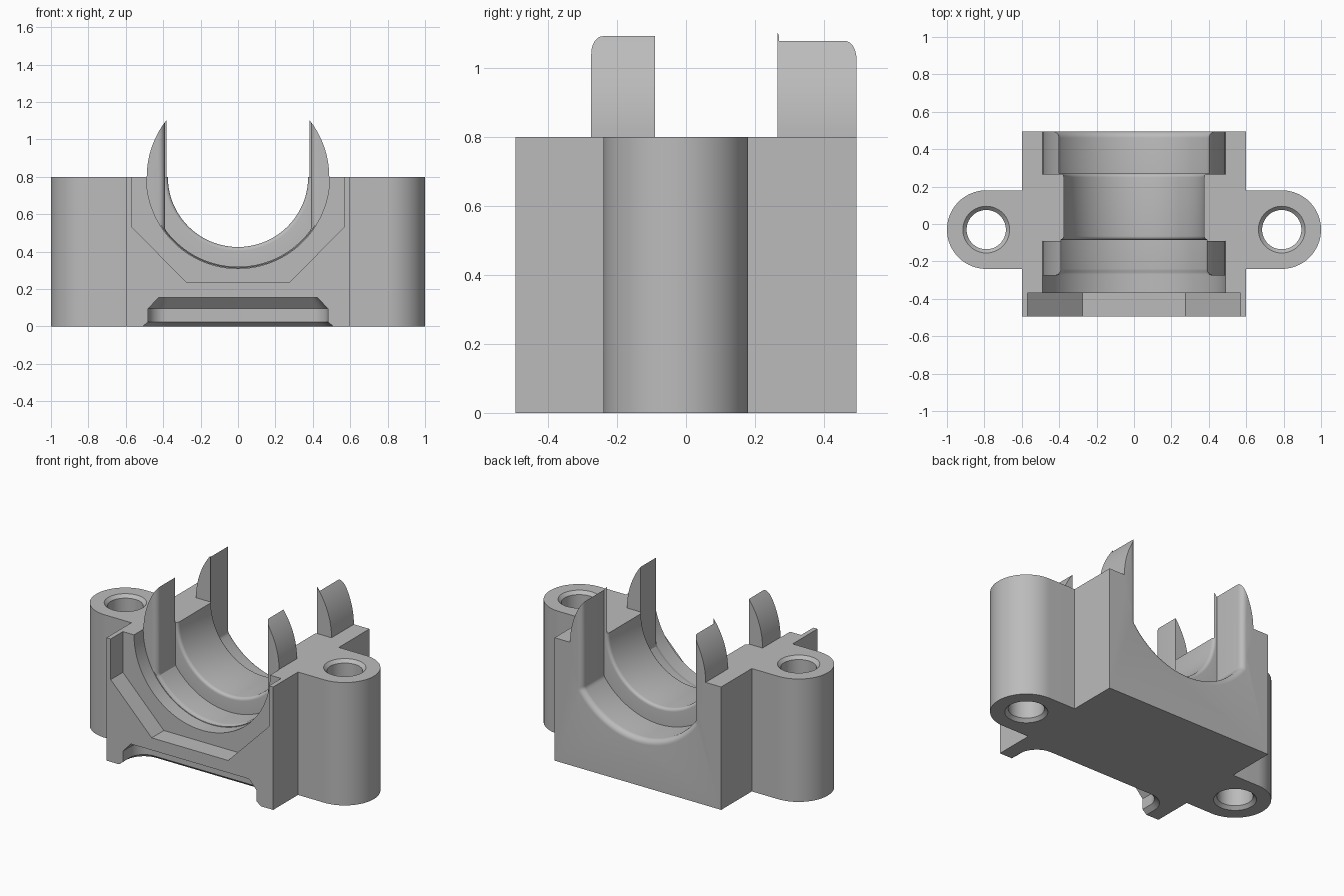
import bpy
import bmesh
from math import sin, cos, pi, radians

cube = bpy.data.objects.get("Cube")
if cube:
    bpy.data.objects.remove(cube, do_unlink=True)

grey = bpy.data.materials.new("plain grey")
grey.use_nodes = True
grey.diffuse_color = (0.5, 0.5, 0.5, 1)
grey.node_tree.nodes["Principled BSDF"].inputs["Base Color"].default_value = (0.5, 0.5, 0.5, 1)

HALF_X, HALF_Y, TOP = 0.6, 0.495, 0.8
EAR_X, EAR_Y, EAR_R = 0.79, -0.03, 0.21


def loft(name, rings):
    """Closed solid skinned through rings with equal point counts."""
    bm = bmesh.new()
    rows = [[bm.verts.new(p) for p in ring] for ring in rings]
    n = len(rows[0])
    for a, b in zip(rows, rows[1:]):
        for i in range(n):
            j = (i + 1) % n
            bm.faces.new((a[i], a[j], b[j], b[i]))
    bm.faces.new(rows[0][::-1])
    bm.faces.new(rows[-1])
    bmesh.ops.recalc_face_normals(bm, faces=bm.faces)
    mesh = bpy.data.meshes.new(name)
    bm.to_mesh(mesh)
    bm.free()
    mesh.materials.append(grey)
    obj = bpy.data.objects.new(name, mesh)
    bpy.context.collection.objects.link(obj)
    return obj


def arc(cx, cy, r, start, end, n):
    steps = [radians(start + (end - start) * i / n) for i in range(n + 1)]
    return [(cx + r * cos(t), cy + r * sin(t)) for t in steps]


def at_z(points, z):
    return [(x, y, z) for x, y in points]


def at_y(points, y):
    return [(x, y, z) for x, z in points]


def combine(target, tool, operation):
    mod = target.modifiers.new(operation.lower(), "BOOLEAN")
    mod.operation = operation
    mod.solver = "EXACT"
    mod.object = tool
    bpy.context.view_layer.objects.active = target
    bpy.ops.object.modifier_apply(modifier=mod.name)
    bpy.data.objects.remove(tool, do_unlink=True)


# Block with a rounded mounting ear on each side
right_half = [(HALF_X, -HALF_Y), (HALF_X, EAR_Y - EAR_R)]
right_half += arc(EAR_X, EAR_Y, EAR_R, -90, 90, 40)
right_half += [(HALF_X, EAR_Y + EAR_R), (HALF_X, HALF_Y)]
plan = right_half + [(-x, y) for x, y in reversed(right_half)]
block = loft("bearing_block", [at_z(plan, 0), at_z(plan, TOP)])

# Round stock for the front and rear clips
for y0, y1 in ((-0.3, -0.09), (0.265, HALF_Y)):
    disc = arc(0, TOP, 0.488, 0, 360, 144)[:-1]
    combine(block, loft("clip_stock", [at_y(disc, y0), at_y(disc, y1)]), "UNION")


# Stepped bore: a trough with optional flat sides, open at the top
def trough(y, width, r):
    pts = [(width, 1.3)]
    pts += [(max(-width, min(width, x)), z) for x, z in arc(0, TOP, r, 0, -180, 120)]
    return at_y(pts + [(-width, 1.3)], y)


def fillet(radius, n=6):
    """Pairs of (distance from the face, widening) from the face inwards."""
    turns = [pi / 2 * i / n for i in range(n + 1)]
    return [(radius - radius * cos(t), radius - radius * sin(t)) for t in turns]


rings = [trough(-0.7, 0.49, 0.49), trough(-0.275, 0.49, 0.49)]
rings += [trough(-0.275 + s, 0.39 + d, min(0.48 + d, 0.486)) for s, d in fillet(0.035)]
rings += [trough(-0.085, 0.39, 0.48)]
mid = fillet(0.02)
rings += [trough(-0.085 + s, 0.375 + d, 0.375 + d) for s, d in mid]
rings += [trough(0.27 - s, 0.375 + d, 0.375 + d) for s, d in reversed(mid)]
rings += [trough(0.27, 0.4, 0.49)]
rings += [trough(HALF_Y - s, 0.4 + d, 0.49 + d) for s, d in reversed(fillet(0.035))]
rings += [trough(0.7, 0.435, 0.525)]
combine(block, loft("bore_cutter", rings), "DIFFERENCE")

# Angular pocket in the front face, open at the top
pocket = [(0.57, 1.3), (0.57, 0.535), (0.275, 0.235)]
pocket += [(-x, z) for x, z in reversed(pocket)]
combine(block, loft("pocket_cutter", [at_y(pocket, -0.7), at_y(pocket, -0.37)]), "DIFFERENCE")


# Chamfered notch with rounded corners under the front edge
def notch(z, grow):
    half, back, r = 0.48 + grow, -HALF_Y + 0.17 + grow, 0.1 + grow
    side = [(half, -0.7)] + arc(half - r, back - r, r, 0, 90, 12)
    return at_z(side + [(-x, y) for x, y in reversed(side)], z)


levels = ((-0.025, 0.06), (0.025, 0), (0.095, 0), (0.155, -0.055))
combine(block, loft("notch_cutter", [notch(z, g) for z, g in levels]), "DIFFERENCE")

# Bolt holes, countersunk at both ends
for side in (-1, 1):
    steps = ((-0.02, 0.145), (0.02, 0.105), (TOP - 0.02, 0.105), (TOP + 0.02, 0.145))
    hole = [at_z(arc(side * EAR_X, EAR_Y, r, 0, 360, 64)[:-1], z) for z, r in steps]
    combine(block, loft("hole_cutter", hole), "DIFFERENCE")

# Smooth curved walls, keep edges sharp
bpy.ops.object.select_all(action="DESELECT")
block.select_set(True)
bpy.context.view_layer.objects.active = block
bpy.ops.object.shade_smooth_by_angle(angle=radians(25))
